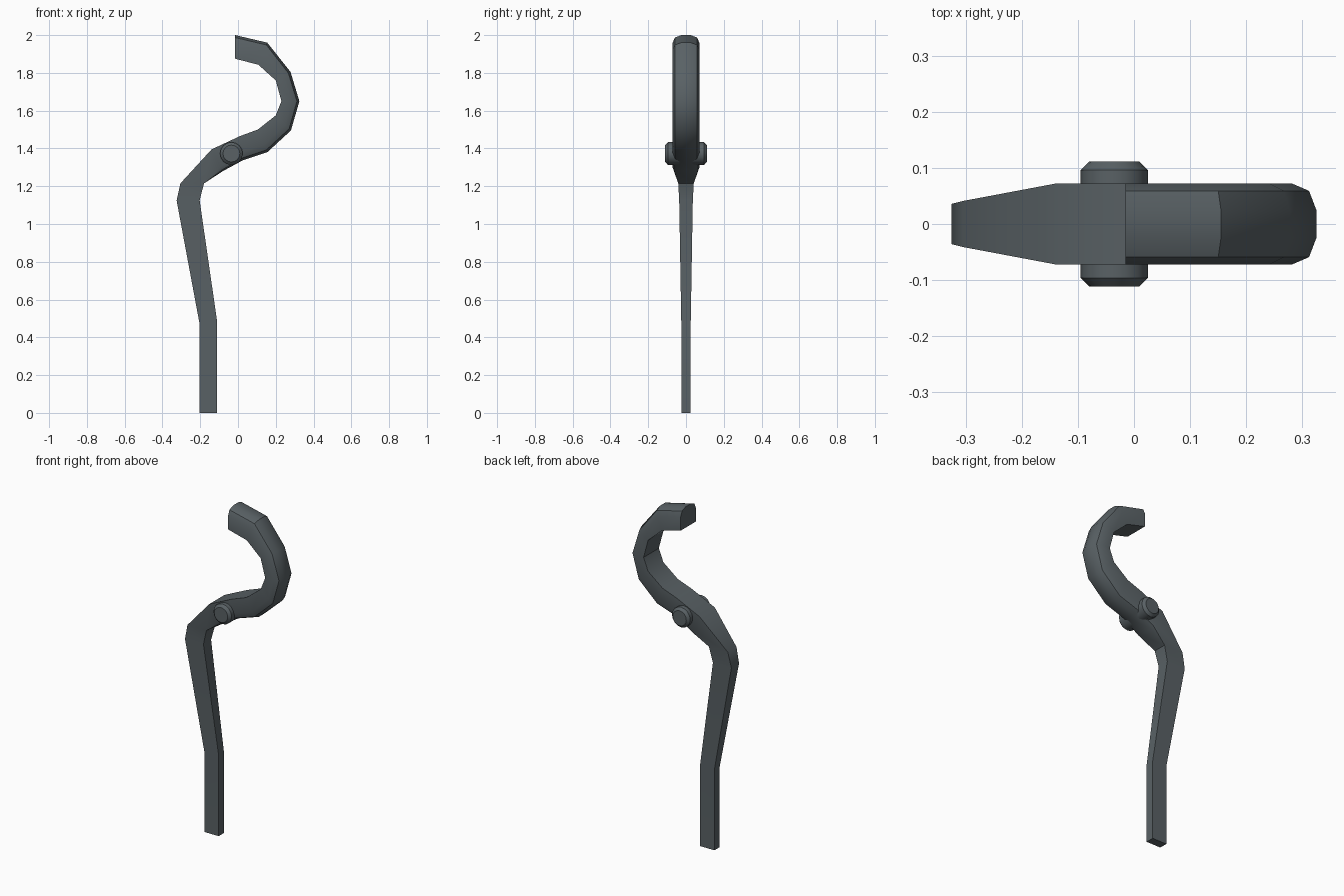
import bpy, bmesh, math
from mathutils import Vector, Matrix

if "Cube" in bpy.data.objects:
    bpy.data.objects.remove(bpy.data.objects["Cube"])

iron = bpy.data.materials.new("dark_iron")
iron.diffuse_color = (0.1, 0.12, 0.13, 1)
iron.use_nodes = True
iron.node_tree.nodes["Principled BSDF"].inputs["Base Color"].default_value = iron.diffuse_color


def finish(bm, name):
    bmesh.ops.remove_doubles(bm, verts=bm.verts, dist=0.0005)
    bmesh.ops.recalc_face_normals(bm, faces=bm.faces)
    me = bpy.data.meshes.new(name)
    bm.to_mesh(me)
    bm.free()
    me.materials.append(iron)
    ob = bpy.data.objects.new(name, me)
    bpy.context.collection.objects.link(ob)
    bpy.ops.object.select_all(action='DESELECT')
    ob.select_set(True)
    bpy.context.view_layer.objects.active = ob
    bpy.ops.object.shade_smooth_by_angle(angle=math.radians(32))
    return ob


# Bar stations: inner edge xz, outer edge xz, half thickness, roundness of outer edge
stations = [
    ((-0.205, 0), (-0.11, 0), 0.025, 0),
    ((-0.205, 0.48), (-0.11, 0.48), 0.025, 0),
    ((-0.325, 1.125), (-0.203, 1.125), 0.036, 0),
    ((-0.305, 1.215), (-0.18, 1.215), 0.041, 0),
    ((-0.14, 1.395), (-0.08, 1.28), 0.072, 0.6),
    ((0.01, 1.465), (0.025, 1.337), 0.072, 1),
    ((0.105, 1.50), (0.155, 1.38), 0.072, 1),
    ((0.20, 1.575), (0.28, 1.495), 0.072, 1),
    ((0.23, 1.65), (0.325, 1.65), 0.072, 1),
    ((0.20, 1.76), (0.278, 1.805), 0.072, 1),
    ((0.108, 1.843), (0.155, 1.96), 0.072, 1),
    ((-0.015, 1.875), (-0.015, 2.0), 0.072, 1),
]

# Lever handle flowing into the D-section hook jaw
bm = bmesh.new()
rings = []
for inner, outer, w, r in stations:
    a = Vector((inner[0], 0, inner[1]))
    b = Vector((outer[0], 0, outer[1]))
    back = (a - b).normalized()
    half = [(a, w),
            (b + back * 0.043 * r, w),
            (b + back * 0.013 * r, w - 0.013 * r),
            (b, w - 0.047 * r)]
    loop = half + [(p, -y) for p, y in reversed(half)]
    rings.append([bm.verts.new((p.x, y, p.z)) for p, y in loop])
n = len(rings[0])
for r0, r1 in zip(rings, rings[1:]):
    for i in range(n):
        j = (i + 1) % n
        bm.faces.new((r0[i], r0[j], r1[j], r1[i]))
bm.faces.new(rings[0])
bm.faces.new(rings[-1])
finish(bm, "hooked_lever")

# Pivot pin with chamfered ends, passing through the bar
bm = bmesh.new()
bmesh.ops.create_cone(bm, cap_ends=True, segments=16, radius1=0.06, radius2=0.06, depth=0.222,
                      matrix=Matrix.Translation((-0.035, 0, 1.373)) @ Matrix.Rotation(math.pi / 2, 4, 'X'))
rims = [e for e in bm.edges if abs(e.verts[0].co.y - e.verts[1].co.y) < 0.01]
bmesh.ops.bevel(bm, geom=rims, offset=0.015, segments=1, affect='EDGES')
finish(bm, "pivot_pin")
